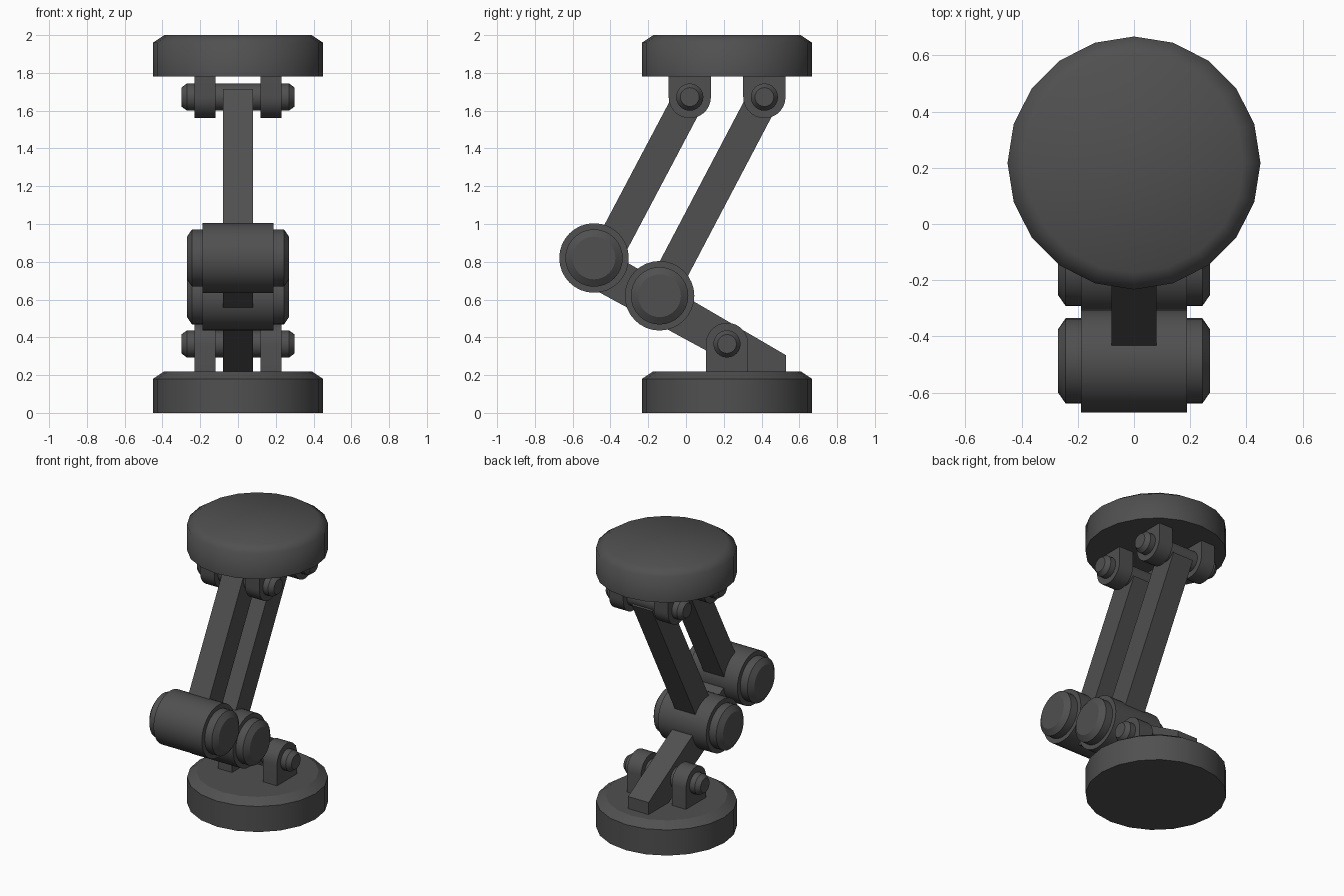
import bpy, bmesh, math

if "Cube" in bpy.data.objects:
    bpy.data.objects.remove(bpy.data.objects["Cube"])

metal = bpy.data.materials.new("dark_grey")
metal.diffuse_color = (0.08, 0.08, 0.08, 1)
metal.use_nodes = True
metal.node_tree.nodes["Principled BSDF"].inputs["Base Color"].default_value = metal.diffuse_color


def finish(name, bm, angle=30):
    bmesh.ops.recalc_face_normals(bm, faces=bm.faces)
    me = bpy.data.meshes.new(name)
    bm.to_mesh(me)
    bm.free()
    me.polygons.foreach_set("use_smooth", [True] * len(me.polygons))
    me.set_sharp_from_angle(angle=math.radians(angle))
    me.materials.append(metal)
    ob = bpy.data.objects.new(name, me)
    bpy.context.collection.objects.link(ob)
    return ob


def lathe(name, profile, sides, centre, axis="Z", angle=30):
    """Solid of stacked rings; profile is (radius, position along axis)."""
    bm = bmesh.new()
    rings = []
    for r, h in profile:
        ring = []
        for i in range(sides):
            a = 2 * math.pi * i / sides
            u, v = r * math.cos(a), r * math.sin(a)
            ring.append(bm.verts.new((u, v, h) if axis == "Z" else (h, u, v)))
        rings.append(ring)
    for lo, hi in zip(rings, rings[1:]):
        for i in range(sides):
            j = (i + 1) % sides
            bm.faces.new((lo[i], lo[j], hi[j], hi[i]))
    bm.faces.new(rings[0][::-1])
    bm.faces.new(rings[-1])
    ob = finish(name, bm, angle)
    ob.location = centre
    return ob


def prism(name, outline, x0, x1):
    """Extrude a (y, z) outline from x0 to x1."""
    bm = bmesh.new()
    face = bm.faces.new([bm.verts.new((x0, y, z)) for y, z in outline])
    ext = bmesh.ops.extrude_face_region(bm, geom=[face])["geom"]
    bmesh.ops.translate(bm, vec=(x1 - x0, 0, 0),
                        verts=[e for e in ext if isinstance(e, bmesh.types.BMVert)])
    return finish(name, bm)


def mirrored(half):
    """Half profile from the end inward -> symmetric profile about x = 0."""
    return [(r, -h) for r, h in half] + [(r, h) for r, h in reversed(half)]


# Round base and top plate
disc = [(0.45, 0), (0.45, 0.18), (0.39, 0.22)]
lathe("base_plate", disc, 20, (0, 0.217, 0))
lathe("top_plate", disc, 20, (0, 0.217, 1.78), angle=62)


# Hinge: pair of rounded lugs with a chamfered pin
def hinge(name, y, z, plate_z):
    r, side = 0.112, 1 if z > plate_z else -1
    arch = [(y + r * math.cos(math.pi * i / 14), z + side * r * math.sin(math.pi * i / 14))
            for i in range(15)]
    outline = arch + [(y - r, plate_z - side * 0.01), (y + r, plate_z - side * 0.01)]
    for label, s in (("left", -1), ("right", 1)):
        prism(f"{name}_{label}_lug", outline, s * 0.12, s * 0.23)
    lathe(f"{name}_pin", mirrored([(0.05, 0.30), (0.072, 0.27)]), 24, (0, y, z), "X")


hinge("base_hinge", 0.217, 0.365, 0.22)
hinge("front_top_hinge", 0.02, 1.672, 1.78)
hinge("rear_top_hinge", 0.415, 1.672, 1.78)

# Large elbow drums with stepped, chamfered end caps
drum = mirrored([(0.113, 0.27), (0.152, 0.243), (0.152, 0.188), (0.184, 0.188)])
for label, y, z in (("front", -0.487, 0.82), ("rear", -0.14, 0.62)):
    lathe(f"{label}_elbow_drum", drum, 32, (0, y, z), "X")


# Parallel upper arms, square cut at the top pins
def bar(name, p, q, width):
    dy, dz = q[0] - p[0], q[1] - p[1]
    n = math.hypot(dy, dz)
    oy, oz = dz / n * width / 2, -dy / n * width / 2
    prism(name, [(p[0] - oy, p[1] - oz), (p[0] + oy, p[1] + oz),
                 (q[0] + oy, q[1] + oz), (q[0] - oy, q[1] - oz)], -0.08, 0.08)


bar("front_upper_arm", (-0.43, 0.82), (0.022, 1.675), 0.168)
bar("rear_upper_arm", (-0.14, 0.62), (0.415, 1.675), 0.168)

# Lower link through both drums, ending in the base
prism("lower_link", [(-0.49, 0.90), (0.53, 0.305), (0.53, 0.10), (-0.49, 0.655)], -0.08, 0.08)
